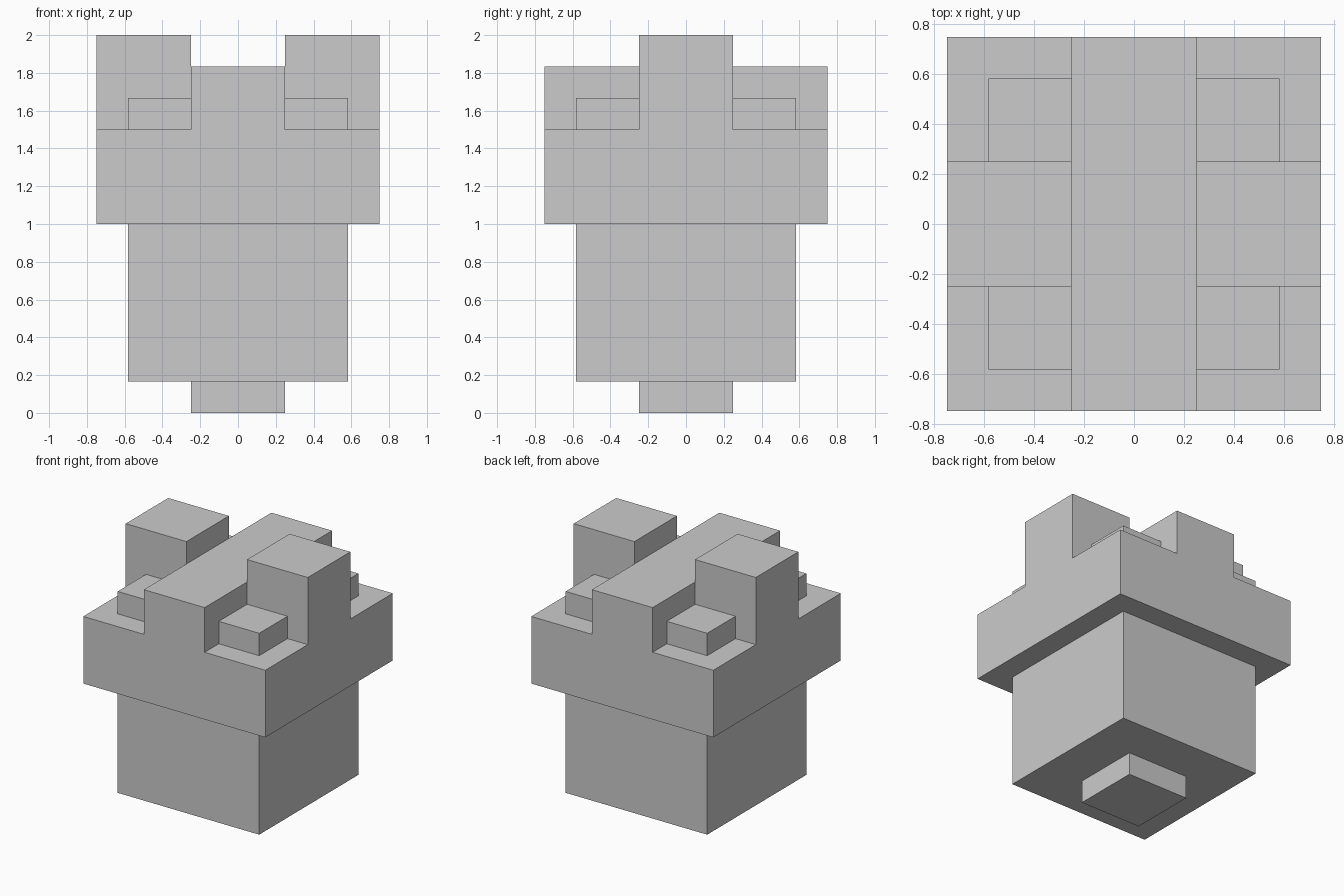
import bpy
import bmesh
from mathutils import Matrix, Vector

if "Cube" in bpy.data.objects:
    bpy.data.objects.remove(bpy.data.objects["Cube"])


def box(name, lo, hi):
    """Axis-aligned box between two opposite corners."""
    lo, hi = Vector(lo), Vector(hi)
    bm = bmesh.new()
    bmesh.ops.create_cube(
        bm, size=1,
        matrix=Matrix.Translation((lo + hi) / 2) @ Matrix.Diagonal((*(hi - lo), 1)))
    mesh = bpy.data.meshes.new(name)
    bm.to_mesh(mesh)
    bm.free()
    obj = bpy.data.objects.new(name, mesh)
    bpy.context.collection.objects.link(obj)
    return obj


def mirror(obj, x=False, y=False):
    """Repeat a part across the centre planes."""
    mod = obj.modifiers.new("Mirror", 'MIRROR')
    mod.use_axis = (x, y, False)
    mod.use_mirror_merge = False


STEM = 0.25         # half width of foot, ridge and side blocks
BODY = 0.583        # half width of body and corner steps
CAP = 0.75          # half width of cap
FOOT_TOP, BODY_TOP, CAP_TOP = 0.167, 1.0, 1.5

# Stacked centre parts
box("foot", (-STEM, -STEM, 0), (STEM, STEM, FOOT_TOP))
box("body", (-BODY, -BODY, FOOT_TOP), (BODY, BODY, BODY_TOP))
box("cap_slab", (-CAP, -CAP, BODY_TOP), (CAP, CAP, CAP_TOP))

# Ridge running front to back over the cap
box("top_ridge", (-STEM, -CAP, CAP_TOP), (STEM, CAP, 1.833))

# Tall blocks left and right of the ridge
side = box("side_blocks", (STEM, -STEM, CAP_TOP), (CAP, STEM, 2.0))
mirror(side, x=True)

# Low steps in the four corners
step = box("corner_steps", (STEM, STEM, CAP_TOP), (BODY, BODY, 1.667))
mirror(step, x=True, y=True)
